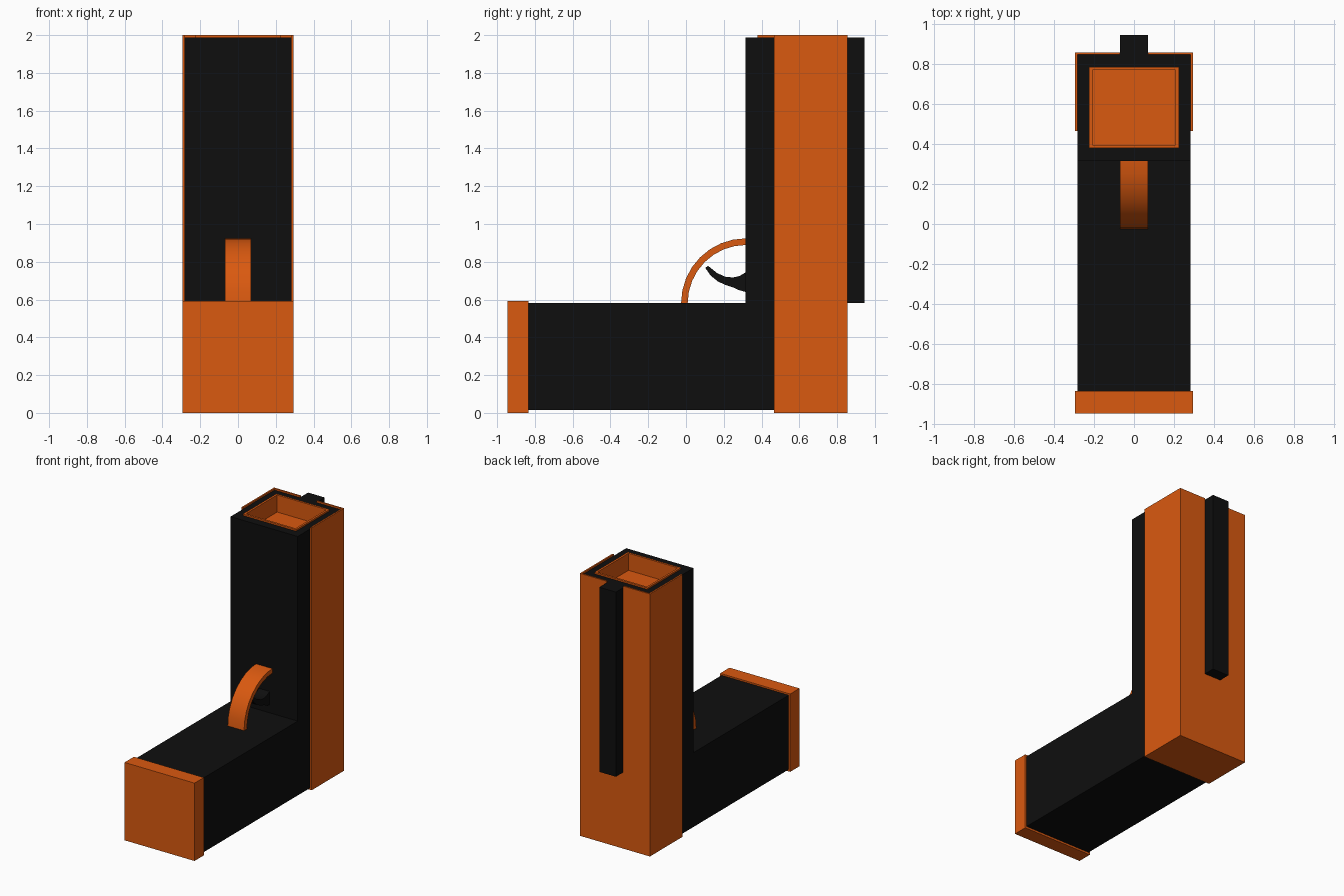
import bpy, bmesh, math

if "Cube" in bpy.data.objects:
    bpy.data.objects.remove(bpy.data.objects["Cube"])


def material(name, rgb):
    m = bpy.data.materials.new(name)
    m.diffuse_color = (*rgb, 1)
    m.use_nodes = True
    m.node_tree.nodes["Principled BSDF"].inputs["Base Color"].default_value = m.diffuse_color
    return m


ORANGE = material("orange", (0.70, 0.10, 0.005))
BLACK = material("black", (0.0045, 0.0045, 0.0045))


def finish(name, bm, mat):
    bmesh.ops.recalc_face_normals(bm, faces=bm.faces[:])
    me = bpy.data.meshes.new(name)
    bm.to_mesh(me)
    bm.free()
    me.materials.append(mat)
    ob = bpy.data.objects.new(name, me)
    bpy.context.collection.objects.link(ob)
    return ob


def loft(name, rings, mat):
    """Skin a list of point rings and cap both ends."""
    bm = bmesh.new()
    loops = [[bm.verts.new(p) for p in r] for r in rings]
    n = len(loops[0])
    for a, b in zip(loops, loops[1:]):
        for i in range(n):
            j = (i + 1) % n
            bm.faces.new((a[i], a[j], b[j], b[i]))
    bm.faces.new(loops[0])
    bm.faces.new(loops[-1])
    return finish(name, bm, mat)


def rect(hx, y0, y1, z):
    return [(-hx, y0, z), (hx, y0, z), (hx, y1, z), (-hx, y1, z)]


def box(name, hx, y0, y1, z0, z1, mat):
    return loft(name, [rect(hx, y0, y1, z0), rect(hx, y0, y1, z1)], mat)


def side_profile(name, pts, hx, mat):
    """Extrude a (y, z) outline across x."""
    return loft(name, [[(x, y, z) for y, z in pts] for x in (-hx, hx)], mat)


def smooth(ob):
    bpy.ops.object.select_all(action='DESELECT')
    ob.select_set(True)
    bpy.context.view_layer.objects.active = ob
    bpy.ops.object.shade_smooth_by_angle(angle=math.radians(35))


# Upright barrel with a square well in its top
barrel = loft("barrel", [rect(0.283, 0.315, 0.845, 0.015),
                         rect(0.283, 0.315, 0.845, 1.988),
                         rect(0.224, 0.379, 0.784, 1.988),
                         rect(0.224, 0.379, 0.784, 1.86)], BLACK)

# Square muzzle liner, open at the top
muzzle = loft("muzzle_liner", [rect(0.224, 0.379, 0.784, 1.862),
                               rect(0.224, 0.379, 0.784, 2.0),
                               rect(0.208, 0.395, 0.768, 2.0),
                               rect(0.208, 0.395, 0.768, 1.87)], ORANGE)

# Lying grip and its end cap
box("grip", 0.283, -0.835, 0.315, 0.015, 0.581, BLACK)
box("grip_cap", 0.295, -0.945, -0.833, 0.0, 0.593, ORANGE)

# Thin shell: two mirrored corner panels, a lower back panel and a base
corner = [(0.283, 0.465), (0.295, 0.465), (0.295, 0.856),
          (0.07, 0.856), (0.07, 0.845), (0.283, 0.845)]
for side, s in (("left", -1), ("right", 1)):
    loft("shell_" + side, [[(s * x, y, z) for x, y in corner] for z in (0.0, 2.0)], ORANGE)
box("shell_back", 0.07, 0.845, 0.856, 0.0, 0.581, ORANGE)
box("shell_base", 0.283, 0.465, 0.845, 0.0, 0.014, ORANGE)

# Sight rail down the back
box("rail", 0.07, 0.845, 0.944, 0.581, 1.988, BLACK)

# Quarter-round trigger guard
cy, cz, steps = 0.317, 0.581, 8
arc = [(cy - r * math.cos(a), cz + r * math.sin(a))
       for r, order in ((0.343, range(steps + 1)), (0.308, range(steps, -1, -1)))
       for a in [i * math.pi / 2 / steps for i in order]]
smooth(side_profile("trigger_guard", arc, 0.069, ORANGE))

# Curved trigger
trigger = [(0.317, 0.745), (0.285, 0.725), (0.25, 0.717), (0.21, 0.72), (0.165, 0.74),
           (0.117, 0.778), (0.102, 0.768), (0.13, 0.727), (0.17, 0.695), (0.215, 0.675),
           (0.25, 0.664), (0.28, 0.65), (0.317, 0.64)]
smooth(side_profile("trigger", trigger, 0.045, BLACK))
